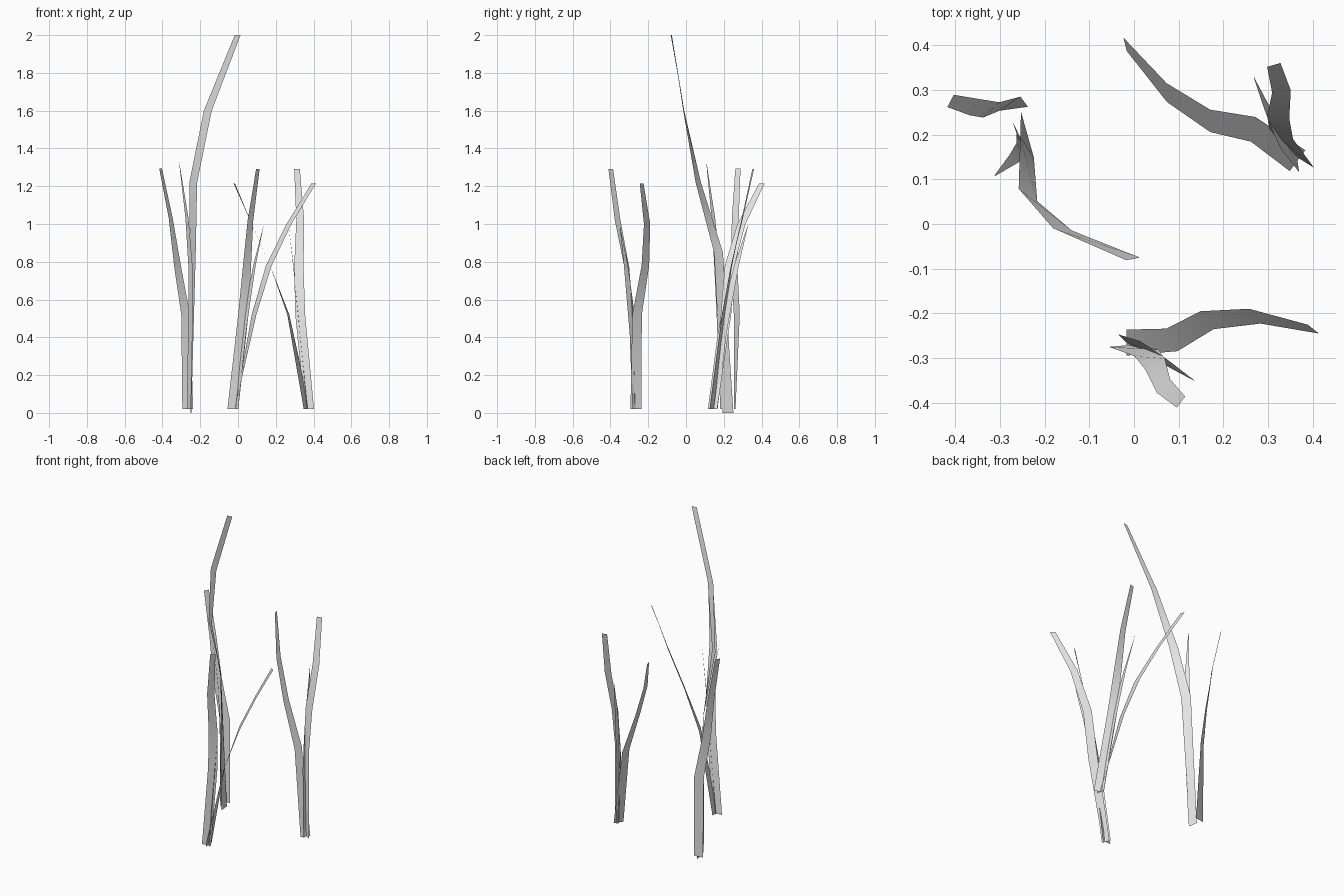
import bpy
import bmesh
from math import radians
from mathutils import Matrix, Vector

default_cube = bpy.data.objects.get("Cube")
if default_cube:
    bpy.data.objects.remove(default_cube, do_unlink=True)

# One pale grey for all the grass
grey = bpy.data.materials.new("pale_grey")
grey.use_nodes = True
grey.diffuse_color = (0.8, 0.8, 0.8, 1)
grey.node_tree.nodes["Principled BSDF"].inputs["Base Color"].default_value = grey.diffuse_color

# Widths of a blade from its root to its tip
BROAD = (0.058, 0.056, 0.05, 0.042, 0.031)
POINTED = (0.052, 0.046, 0.038, 0.025, 0.002)


def blade(name, heights, spine, widths=BROAD, placement=Matrix()):
    """Thin twisted ribbon; each spine entry is x, y and the direction of its width in degrees."""
    bm = bmesh.new()
    previous = None
    for height, (x, y, angle), width in zip(heights, spine, widths):
        centre = Vector((x, y, height))
        half = Matrix.Rotation(radians(angle), 3, "Z") @ Vector((width / 2, 0, 0))
        row = [bm.verts.new(placement @ (centre + side * half)) for side in (-1, 1)]
        if previous:
            bm.faces.new((previous[0], previous[1], row[1], row[0]))
        previous = row
    for face in bm.faces:
        face.smooth = True
    mesh = bpy.data.meshes.new(name)
    bm.to_mesh(mesh)
    bm.free()
    mesh.materials.append(grey)
    bpy.context.collection.objects.link(bpy.data.objects.new(name, mesh))


def short_tuft(name, x, y, turn, lean_x=0, lean_y=0):
    """Tuft of two broad blades and one pointed blade, turned and leaned as a whole."""
    lean = Matrix.Identity(4)
    lean[0][2], lean[1][2] = lean_x, lean_y
    placement = Matrix.Translation((x, y, 0)) @ lean @ Matrix.Rotation(radians(turn), 4, "Z")
    blade(name + "_spreading_blade", (0.02, 0.52, 0.78, 1, 1.215),
          [(0.01, 0, 90), (0.112, 0.006, 116), (0.19, 0.05, 127),
           (0.297, 0.059, 128), (0.428, 0.03, 141)], placement=placement)
    blade(name + "_upright_blade", (0.02, 0.52, 0.77, 1.02, 1.29),
          [(0, -0.007, 5), (0.055, -0.023, 15), (0.074, -0.048, 30),
           (0.093, -0.097, 45), (0.132, -0.133, 53)], placement=placement)
    blade(name + "_pointed_blade", (0.02, 0.42, 0.6, 0.78, 0.99),
          [(0.01, 0, -45), (0.055, -0.015, -52), (0.083, -0.033, -56),
           (0.114, -0.053, -58), (0.162, -0.085, -58)], POINTED, placement)


# Front tuft and back left tuft share one shape
short_tuft("front_tuft", -0.027, -0.265, 0)
short_tuft("back_left_tuft", 0.374, 0.135, 143, -0.028, 0.027)

# Back right tuft with the tallest blade
blade("right_tuft_tall_blade", (0, 0.85, 1.22, 1.6, 2),
      [(-0.25, 0.222, -85), (-0.239, 0.172, -57), (-0.237, 0.065, -34),
       (-0.16, -0.012, -7), (-0.002, -0.078, 11)])
blade("right_tuft_outer_blade", (0.02, 0.52, 0.77, 1.03, 1.295),
      [(-0.266, 0.258, 8), (-0.277, 0.269, 34), (-0.319, 0.255, 43),
       (-0.356, 0.261, 60), (-0.41, 0.275, 62)])
blade("right_tuft_pointed_blade", (0.02, 0.52, 0.78, 1.03, 1.325),
      [(-0.26, 0.205, -65), (-0.251, 0.182, -60), (-0.252, 0.165, -55),
       (-0.27, 0.145, -50), (-0.311, 0.108, -45)], POINTED)
